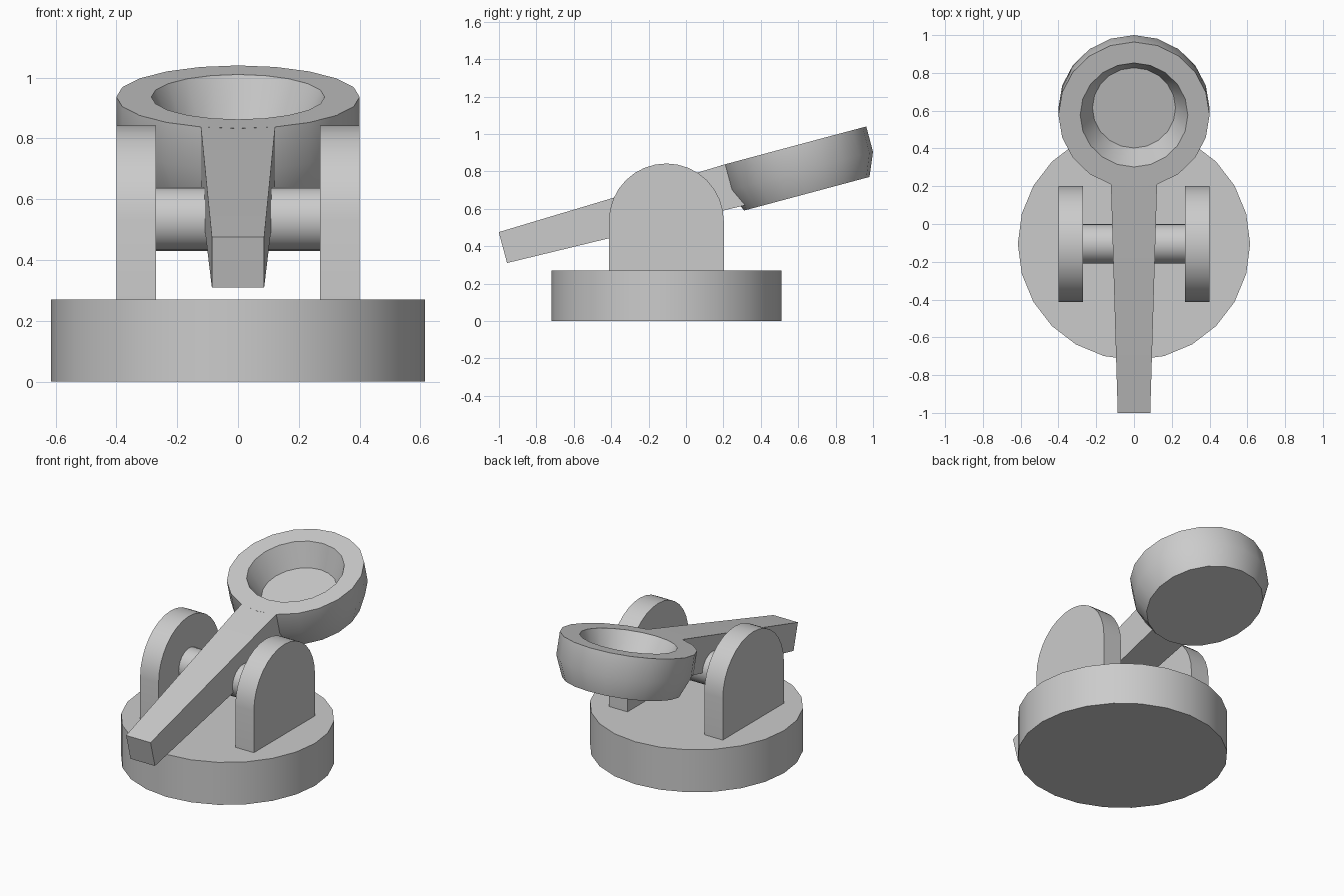
import bpy, bmesh
from math import sin, cos, pi, radians
from mathutils import Matrix

if "Cube" in bpy.data.objects:
    bpy.data.objects.remove(bpy.data.objects["Cube"])

TILT = Matrix.Rotation(radians(15), 4, 'X')


def make(name, rings, cap=True, loop=False, matrix=None):
    """Skin a list of equal-length vertex rings."""
    bm = bmesh.new()
    vs = [[bm.verts.new(p) for p in r] for r in rings]
    n = len(vs[0])
    pairs = list(zip(vs, vs[1:]))
    for a, b in pairs:
        for i in range(n):
            j = (i + 1) % n
            bm.faces.new((a[i], a[j], b[j], b[i]))
    if cap:
        bm.faces.new(vs[0][::-1])
        bm.faces.new(vs[-1])
    bmesh.ops.recalc_face_normals(bm, faces=bm.faces)
    if matrix:
        bm.transform(matrix)
    me = bpy.data.meshes.new(name)
    bm.to_mesh(me)
    bm.free()
    ob = bpy.data.objects.new(name, me)
    bpy.context.collection.objects.link(ob)
    bpy.ops.object.select_all(action='DESELECT')
    ob.select_set(True)
    bpy.context.view_layer.objects.active = ob
    bpy.ops.object.shade_smooth_by_angle(angle=radians(30))
    return ob


def circle(r, y, z, n):
    return [(r * cos(2 * pi * i / n), y + r * sin(2 * pi * i / n), z) for i in range(n)]


PY, PZ = -0.105, 0.535   # pivot axis

# round base
make("base", [circle(0.615, PY, z, 24) for z in (0, 0.27)])

# pair of arched side brackets
arch = [(PY + 0.307 * cos(pi * i / 16), PZ + 0.307 * sin(pi * i / 16)) for i in range(17)]
arch += [(PY - 0.307, 0.27), (PY + 0.307, 0.27)]
for side, s in (("left", -1), ("right", 1)):
    make(side + "_bracket", [[(s * x, y, z) for y, z in arch] for x in (0.27, 0.40)])

# axle between the brackets
make("axle", [[(x, PY + 0.105 * cos(2 * pi * i / 24), PZ + 0.105 * sin(2 * pi * i / 24))
               for i in range(24)] for x in (-0.27, 0.27)])

# tapered throwing arm, tilted with the cup
def section(y, w, z0, z1):
    return [(-w, y, z0), (w, y, z0), (w, y, z1), (-w, y, z1)]

make("arm", [section(-0.844, 0.086, 0.547, 0.718), section(0.42, 0.122, 0.517, 0.755),
             section(0.47, 0.122, 0.516, 0.754)], matrix=TILT)

# cup: outer wall, rim, conical cavity and flat floor
profile = [(0.347, 0.49), (0.40, 0.615), (0.40, 0.755), (0.285, 0.755), (0.22, 0.61)]
make("cup", [circle(r, 0.80, z, 20) for r, z in profile], matrix=TILT)
